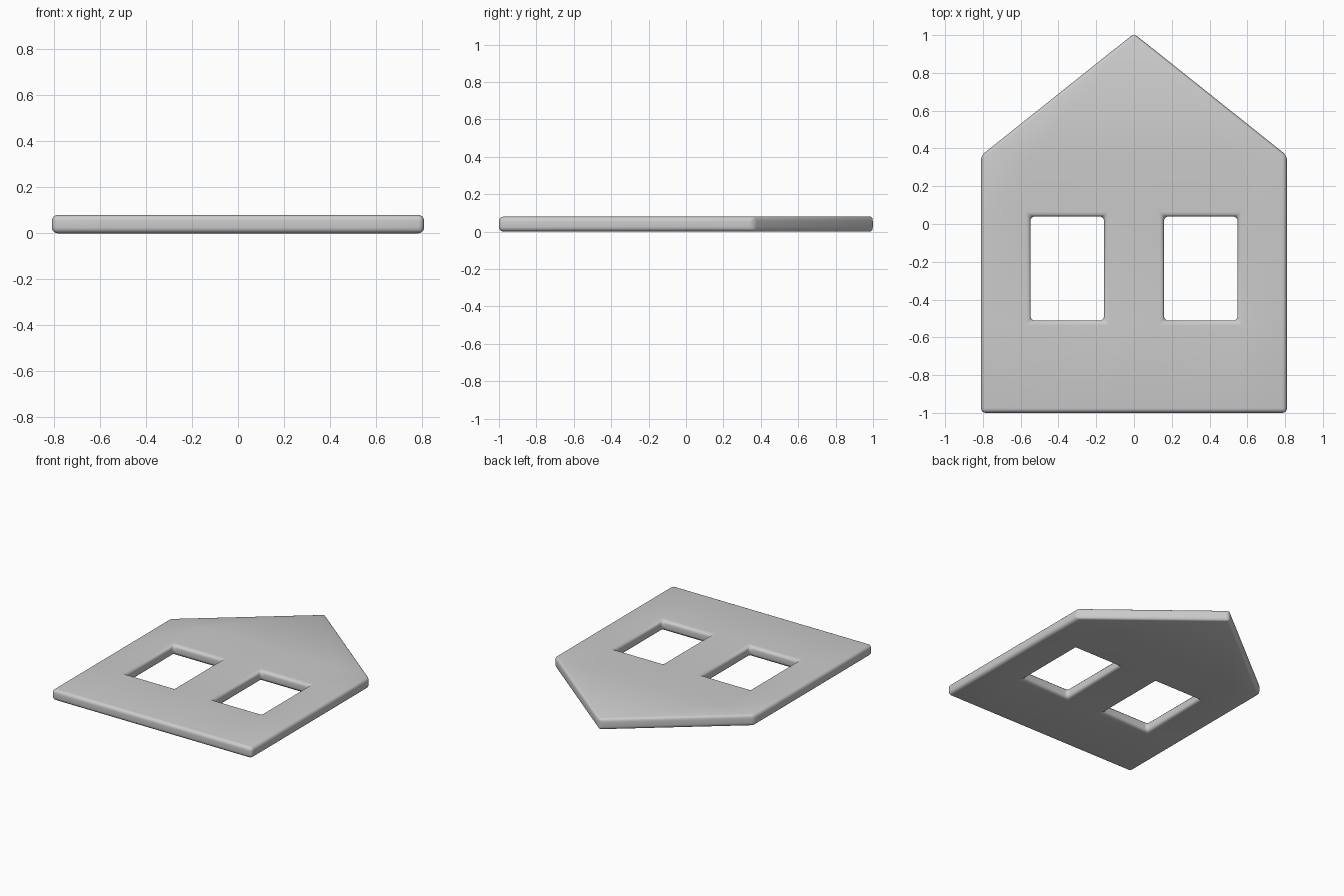
import bpy, bmesh

if "Cube" in bpy.data.objects:
    bpy.data.objects.remove(bpy.data.objects["Cube"])

THICK = 0.08
xs = [-0.81, -0.548, -0.158, 0.158, 0.548, 0.81]
ys = [-1.0, -0.512, 0.04, 0.362]

bm = bmesh.new()

# wall grid, leaving the two window cells open
grid = [[bm.verts.new((x, y, 0)) for x in xs] for y in ys]
for j in range(3):
    for i in range(5):
        if j == 1 and i in (1, 3):
            continue
        bm.faces.new((grid[j][i], grid[j][i + 1], grid[j + 1][i + 1], grid[j + 1][i]))

# gable
apex = bm.verts.new((0, 1.008, 0))
bm.faces.new(grid[3] + [apex])

# thickness
ret = bmesh.ops.extrude_face_region(bm, geom=bm.faces[:], use_keep_orig=True)
top = [g for g in ret["geom"] if isinstance(g, bmesh.types.BMVert)]
bmesh.ops.translate(bm, verts=top, vec=(0, 0, THICK))
bmesh.ops.recalc_face_normals(bm, faces=bm.faces[:])

mesh = bpy.data.meshes.new("house_plate")
bm.to_mesh(mesh)
bm.free()
plate = bpy.data.objects.new("house_plate", mesh)
bpy.context.collection.objects.link(plate)

# rounded edges and corners
bevel = plate.modifiers.new("rounded_edges", "BEVEL")
bevel.width = 0.025
bevel.segments = 5
bevel.limit_method = "ANGLE"

bpy.context.view_layer.objects.active = plate
plate.select_set(True)
bpy.ops.object.modifier_apply(modifier=bevel.name)
bpy.ops.object.shade_smooth_by_angle()
